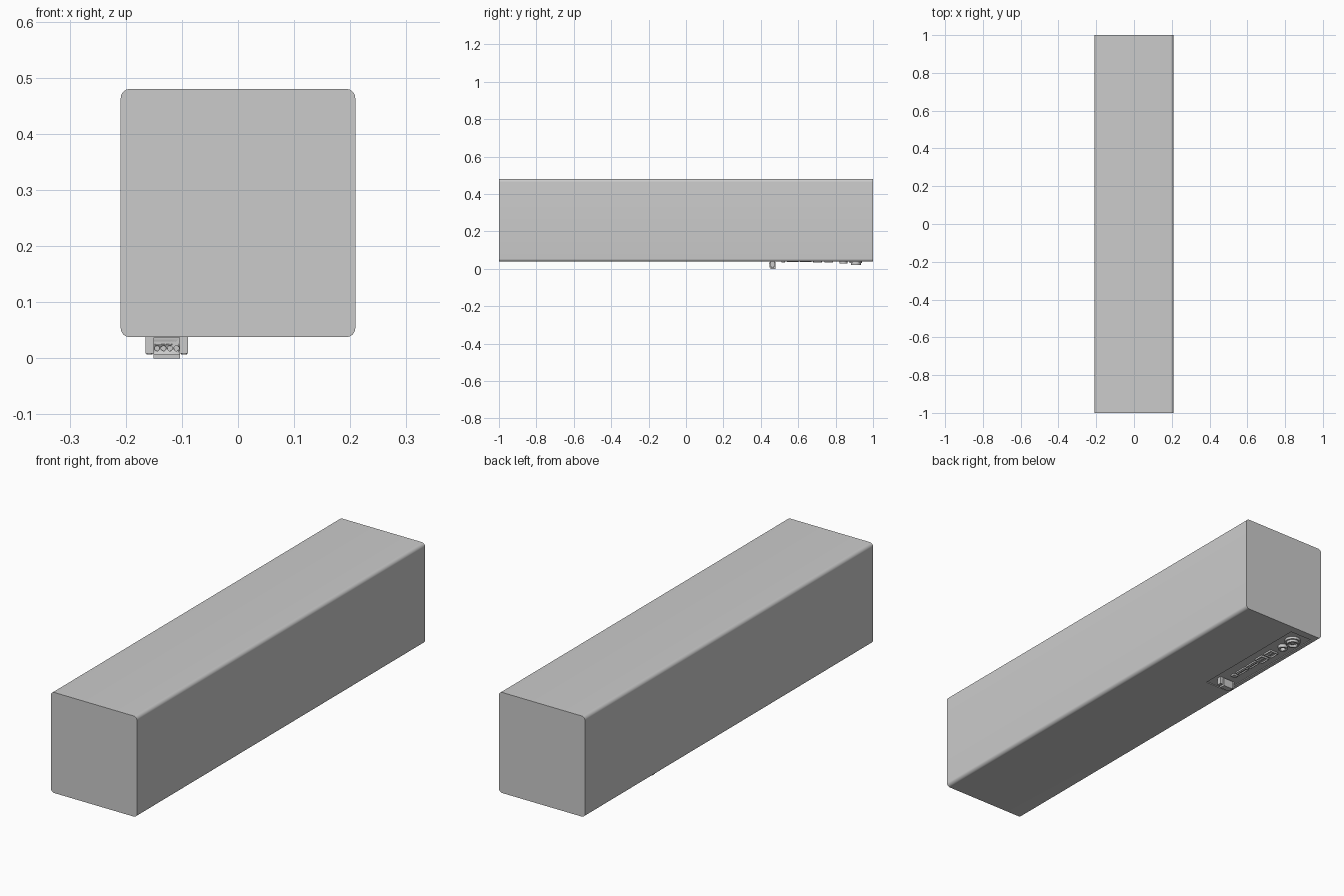
import bpy, bmesh
from math import radians, pi
from mathutils import Matrix

if "Cube" in bpy.data.objects:
    bpy.data.objects.remove(bpy.data.objects["Cube"])

CX = -0.127      # centre line of the connector strip
FLOOR = 0.038    # underside of the body
PANEL = 0.042    # floor of the recessed connector panel


def finish(name, bm):
    mesh = bpy.data.meshes.new(name)
    bmesh.ops.recalc_face_normals(bm, faces=bm.faces)
    bm.to_mesh(mesh)
    bm.free()
    ob = bpy.data.objects.new(name, mesh)
    bpy.context.collection.objects.link(ob)
    bpy.ops.object.select_all(action='DESELECT')
    ob.select_set(True)
    bpy.context.view_layer.objects.active = ob
    bpy.ops.object.shade_smooth_by_angle(angle=radians(35))
    return ob


def box(name, x, y, z, bevel=0, axis=None, segments=4):
    """Box between (min, max) pairs; bevels the edges along one axis."""
    bm = bmesh.new()
    bmesh.ops.create_cube(bm, size=1)
    for v in bm.verts:
        for i, (a, b) in enumerate((x, y, z)):
            v.co[i] = a if v.co[i] < 0 else b
    if bevel:
        edges = [e for e in bm.edges
                 if abs((e.verts[0].co - e.verts[1].co).normalized()[axis]) > 0.9]
        bmesh.ops.bevel(bm, geom=edges, offset=bevel, segments=segments,
                        profile=0.5, affect='EDGES')
    return finish(name, bm)


def cylinder(name, center, radius, depth, axis='z', sides=32):
    bm = bmesh.new()
    m = Matrix.Translation(center)
    if axis == 'y':
        m = m @ Matrix.Rotation(pi / 2, 4, 'X')
    bmesh.ops.create_cone(bm, cap_ends=True, segments=sides, radius1=radius,
                          radius2=radius, depth=depth, matrix=m)
    return finish(name, bm)


def cut(target, cutter):
    mod = target.modifiers.new("cut", 'BOOLEAN')
    mod.operation = 'DIFFERENCE'
    mod.solver = 'EXACT'
    mod.object = cutter
    bpy.context.view_layer.objects.active = target
    bpy.ops.object.modifier_apply(modifier=mod.name)
    bpy.data.objects.remove(cutter)


def port(name, y, half_w, bottom, wall=0.003, bevel=0.003, tongue=True):
    """Rectangular socket shell opening downwards, with a contact tongue."""
    x0, x1 = CX - half_w, CX + half_w
    shell = box(name, (x0, x1), y, (bottom, PANEL + 0.002), bevel, 2, 3)
    cut(shell, box("cutter", (x0 + wall, x1 - wall), (y[0] + wall, y[1] - wall),
                   (bottom - 0.01, PANEL - 0.001)))
    if tongue:
        mid = (x0 + x1) / 2
        box(name + "_tongue", (mid - half_w * 0.2, mid + half_w * 0.2),
            (y[0] + wall * 2, y[1] - wall * 2), (bottom + 0.002, PANEL + 0.002))


# long rounded body with the shallow connector recess underneath
body = box("body", (-0.209, 0.209), (-1, 1), (FLOOR, 0.48), 0.016, 1, 8)
cut(body, box("cutter", (CX - 0.056, CX + 0.056), (0.40, 0.965), (0.02, PANEL)))

# terminal block: flanged header and four-way plug
box("terminal_header", (CX - 0.038, CX + 0.038), (0.452, 0.472), (0.009, PANEL + 0.002))
plug = box("terminal_plug", (CX - 0.024, CX + 0.024), (0.447, 0.478), (0.006, 0.037))
for i in range(4):
    hx = CX + (i - 1.5) * 0.0115
    cut(plug, cylinder("cutter", (hx, 0.447, 0.018), 0.0046, 0.02, 'y', 20))
    cylinder("wire_screw", (hx, 0.465, 0.006), 0.004, 0.006, 'z', 16)
box("terminal_base", (CX - 0.024, CX + 0.024), (0.452, 0.478), (0, 0.006))
for s in (-1, 1):
    cylinder("flange_screw", (CX + s * 0.031, 0.462, 0.009), 0.0055, 0.004, 'z', 20)
box("terminal_ridge", (CX - 0.024, CX + 0.024), (0.445, 0.449), (0.026, 0.030))

# small button
box("reset_button", (CX - 0.012, CX + 0.012), (0.51, 0.53), (0.034, PANEL + 0.002), 0.003, 2)

# row of data sockets
port("long_socket_1", (0.54, 0.602), 0.012, 0.035)
port("long_socket_2", (0.61, 0.672), 0.012, 0.035)
port("square_socket_1", (0.68, 0.726), 0.021, 0.034)
port("square_socket_2", (0.74, 0.786), 0.021, 0.034)

# small jack
jack = cylinder("jack", (CX, 0.842, 0.036), 0.021, 0.018)
cut(jack, cylinder("cutter", (CX, 0.842, 0.03), 0.012, 0.02))

# round power connector: flange, barrel and centre pin
cylinder("power_flange", (CX, 0.908, 0.037), 0.034, 0.012)
barrel = cylinder("power_barrel", (CX, 0.908, 0.032), 0.027, 0.024)
cut(barrel, cylinder("cutter", (CX, 0.908, 0.024), 0.020, 0.022))
cylinder("power_pin", (CX, 0.908, 0.032), 0.007, 0.020, 'z', 20)
